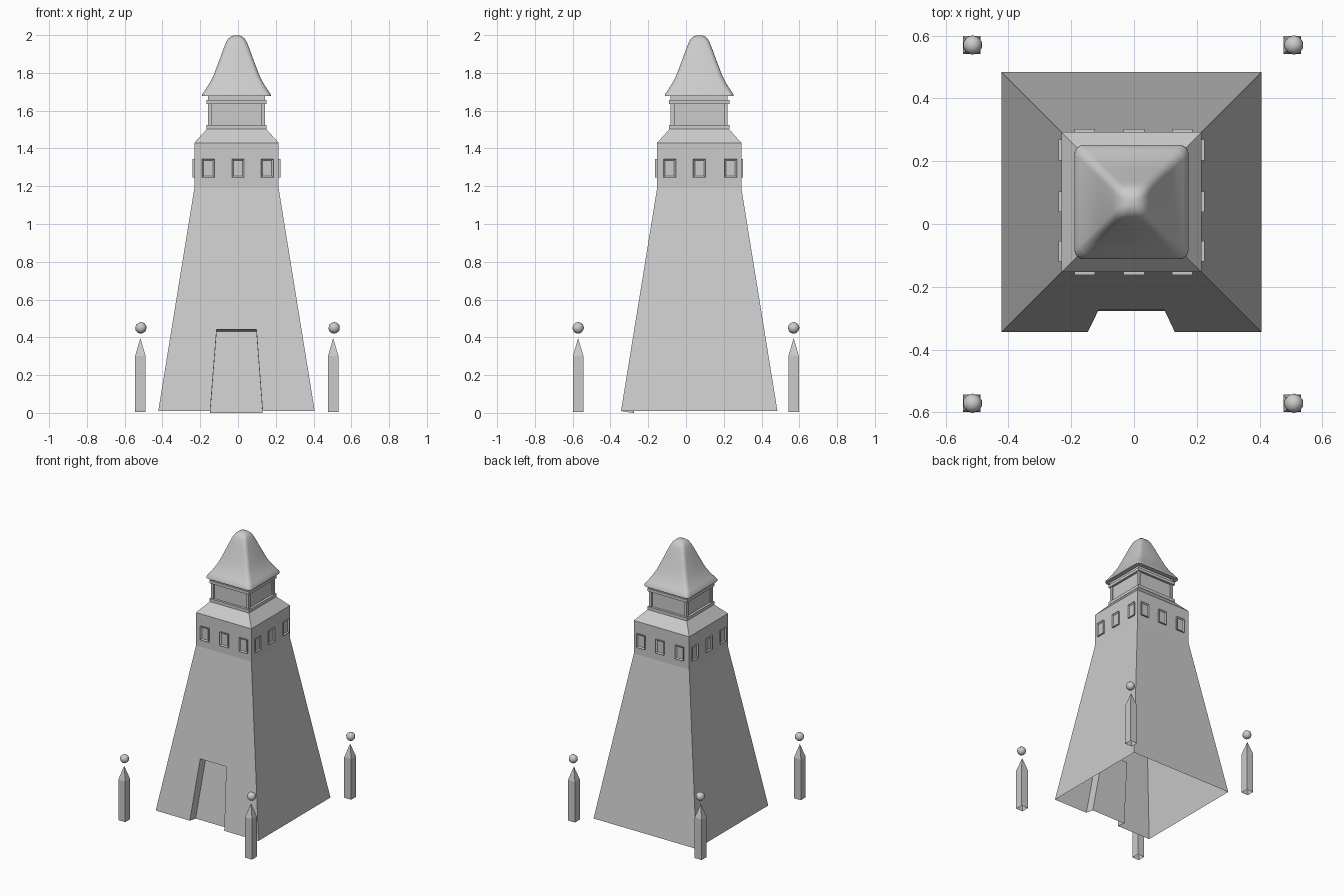
import bpy, bmesh, math
from mathutils import Matrix, Vector

if "Cube" in bpy.data.objects:
    bpy.data.objects.remove(bpy.data.objects["Cube"])

CX, CY = -0.008, 0.07      # tower axis


def finish(bm, name, smooth=None):
    bmesh.ops.recalc_face_normals(bm, faces=bm.faces)
    me = bpy.data.meshes.new(name)
    bm.to_mesh(me)
    bm.free()
    ob = bpy.data.objects.new(name, me)
    bpy.context.collection.objects.link(ob)
    if smooth:
        bpy.context.view_layer.objects.active = ob
        ob.select_set(True)
        bpy.ops.object.shade_smooth_by_angle(angle=math.radians(smooth))
        ob.select_set(False)
    return ob


def square(bm, x, y, h, z):
    return [bm.verts.new((x + sx * h, y + sy * h, z))
            for sx, sy in ((-1, -1), (1, -1), (1, 1), (-1, 1))]


def bridge(bm, a, b, skip=()):
    n = len(a)
    for i in range(n):
        if i not in skip:
            bm.faces.new((a[i], a[(i + 1) % n], b[(i + 1) % n], b[i]))


def box(name, x, y, hx, hy, z0, z1):
    bm = bmesh.new()
    m = Matrix.Translation((x, y, (z0 + z1) / 2)) @ Matrix.Diagonal((2 * hx, 2 * hy, z1 - z0, 1))
    bmesh.ops.create_cube(bm, size=1, matrix=m)
    return finish(bm, name)


# Tower shell, open underneath, with a doorway recessed along the wall normal
bm = bmesh.new()
rings = [square(bm, CX, CY, h, z) for h, z in
         ((0.414, 0.01), (0.223, 1.19), (0.223, 1.43), (0.155, 1.505))]
for i in range(3):
    bridge(bm, rings[i], rings[i + 1], skip=(0,) if i == 0 else ())
bm.faces.new(rings[-1])
slope = 0.191 / 1.18
wall_y = lambda z: CY - 0.414 + (z - 0.01) * slope
door = [bm.verts.new((x, wall_y(z), z)) for x, z in
        ((-0.147, 0.01), (-0.113, 0.442), (0.097, 0.442), (0.13, 0.01))]
lo, hi = rings[0], rings[1]
bm.faces.new([lo[0]] + door + [lo[1], hi[1], hi[0]])
inward = Vector((0, 1, -slope)).normalized() * 0.068
back = [bm.verts.new(v.co + inward) for v in door]
for i in range(3):
    bm.faces.new((door[i], door[i + 1], back[i + 1], back[i]))
bm.faces.new(back)
finish(bm, "tower_body")


# Framed windows, three on each side
def window(name, x, y, angle):
    bm = bmesh.new()
    bmesh.ops.create_cube(bm, size=1, matrix=Matrix.Diagonal((0.066, 0.02, 0.1, 1)))
    bm.faces.ensure_lookup_table()
    front = min(bm.faces, key=lambda f: f.calc_center_median().y)
    bmesh.ops.inset_region(bm, faces=[front], thickness=0.012)
    bmesh.ops.translate(bm, verts=front.verts, vec=(0, 0.008, 0))
    bm.transform(Matrix.Translation((x, y, 1.295)) @ Matrix.Rotation(angle, 4, 'Z'))
    finish(bm, name)


for x in (-0.157, 0.0, 0.154):
    window("front_window", x, CY - 0.223, 0)
    window("back_window", x, CY + 0.223, math.pi)
for y in (-0.087, 0.071, 0.236):
    window("right_window", CX + 0.223, y, math.pi / 2)
    window("left_window", CX - 0.223, y, -math.pi / 2)

# Lantern room: core, corner posts and trims
box("lantern_core", CX, CY, 0.142, 0.142, 1.50, 1.68)
for sx in (-1, 1):
    for sy in (-1, 1):
        box("lantern_corner", CX + sx * 0.141, CY + sy * 0.141, 0.01, 0.01, 1.50, 1.68)
box("lower_trim", CX, CY, 0.159, 0.159, 1.503, 1.525)
box("upper_trim", CX, CY, 0.159, 0.159, 1.636, 1.657)
box("roof_collar", CX, CY, 0.15, 0.15, 1.657, 1.68)


# Flared roof: rounded-square rings rising to a blunt tip
def rounded_ring(bm, h, r, z, seg=4):
    vs = []
    for q in range(4):
        a0 = q * math.pi / 2
        sx, sy = ((1, 1), (-1, 1), (-1, -1), (1, -1))[q]
        for s in range(seg + 1):
            a = a0 + s / seg * math.pi / 2
            vs.append(bm.verts.new((CX + sx * (h - r) + r * math.cos(a),
                                    CY + sy * (h - r) + r * math.sin(a), z)))
    return vs


bm = bmesh.new()
profile = [(0.182, 0.03, 1.677), (0.181, 0.03, 1.687), (0.165, 0.029, 1.71),
           (0.143, 0.028, 1.745), (0.122, 0.027, 1.785), (0.105, 0.026, 1.83),
           (0.086, 0.025, 1.88), (0.068, 0.025, 1.93), (0.056, 0.025, 1.96),
           (0.045, 0.025, 1.98), (0.03, 0.02, 1.993), (0.012, 0.01, 1.999)]
rings = [rounded_ring(bm, *p) for p in profile]
for a, b in zip(rings, rings[1:]):
    bridge(bm, a, b)
bm.faces.new(rings[0])
bm.faces.new(rings[-1])
finish(bm, "roof", smooth=40)

# Four pointed posts with floating balls
for x, bx in ((-0.517, -0.514), (0.504, 0.509)):
    for y in (-0.571, 0.57):
        bm = bmesh.new()
        a, b = square(bm, x, y, 0.028, 0.005), square(bm, x, y, 0.028, 0.3)
        tip = bm.verts.new((x, y, 0.396))
        bridge(bm, a, b)
        for i in range(4):
            bm.faces.new((b[i], b[(i + 1) % 4], tip))
        finish(bm, "corner_post")
        bm = bmesh.new()
        bmesh.ops.create_icosphere(bm, subdivisions=2, radius=0.031,
                                   matrix=Matrix.Translation((bx, y, 0.45)))
        finish(bm, "post_ball", smooth=60)
